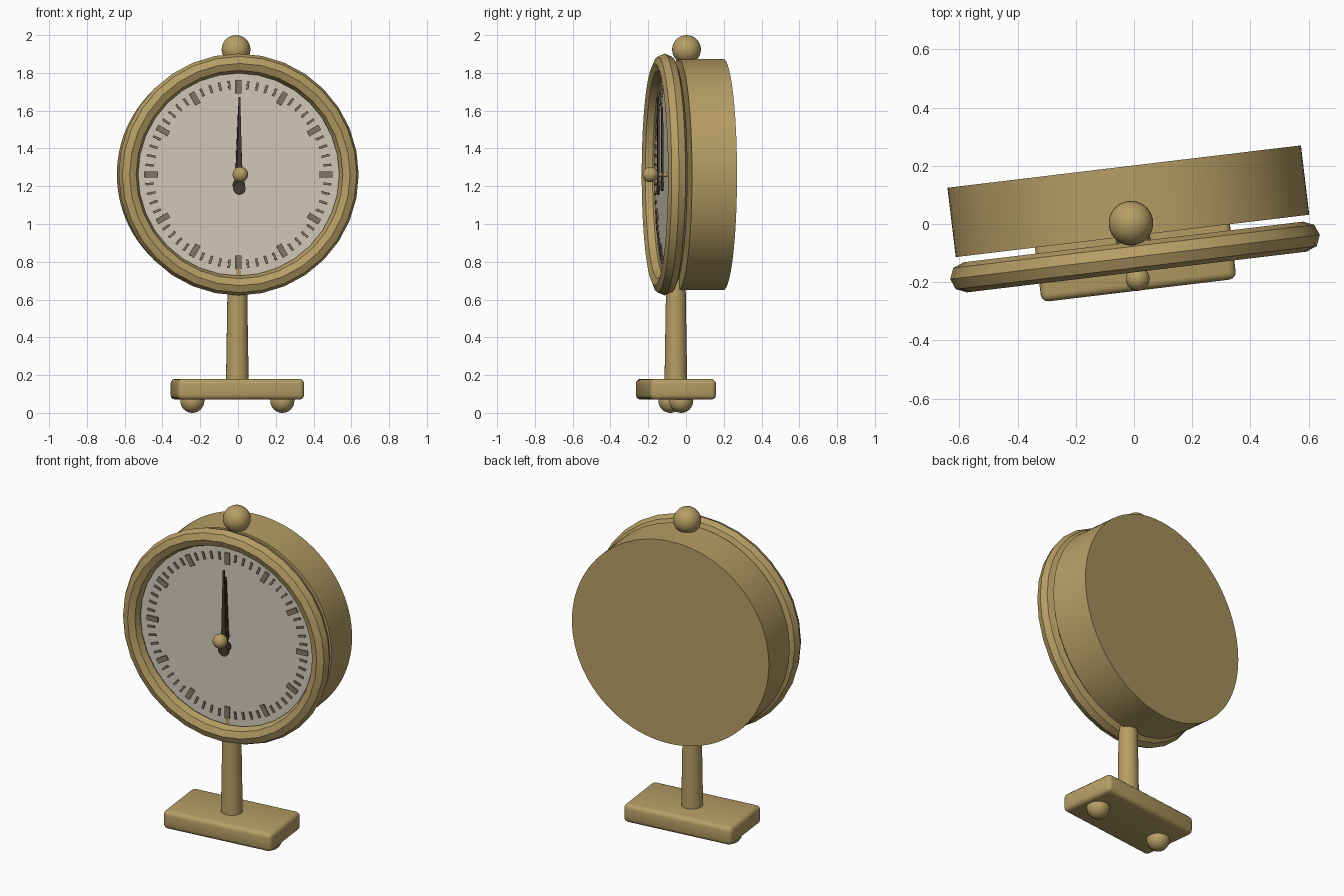
import bpy, bmesh
from math import pi, sin, cos, radians
from mathutils import Matrix, Vector

if "Cube" in bpy.data.objects:
    bpy.data.objects.remove(bpy.data.objects["Cube"])

TURN = Matrix.Rotation(radians(6.83), 4, 'Z')   # whole clock is turned a little
U, CZ = -0.01, 1.262                            # clock axis: sideways offset, height
STAND_Y = -0.053


def material(name, rgb):
    m = bpy.data.materials.new(name)
    m.diffuse_color = (*rgb, 1)
    m.use_nodes = True
    m.node_tree.nodes["Principled BSDF"].inputs["Base Color"].default_value = m.diffuse_color
    return m


BRASS = material("brass", (0.47, 0.34, 0.13))
CREAM = material("cream", (0.66, 0.60, 0.50))
TAUPE = material("taupe", (0.24, 0.19, 0.13))
DARK = material("dark_brown", (0.06, 0.045, 0.03))


def part(name, bm, mat, angle=30):
    """Finish a bmesh as a turned, smooth-by-angle object."""
    bmesh.ops.recalc_face_normals(bm, faces=bm.faces)
    bm.transform(TURN)
    me = bpy.data.meshes.new(name)
    bm.to_mesh(me)
    bm.free()
    me.materials.append(mat)
    me.shade_smooth()
    me.set_sharp_from_angle(angle=radians(angle))
    ob = bpy.data.objects.new(name, me)
    bpy.context.collection.objects.link(ob)
    return ob


def disc(name, radius, y0, y1, mat, segs=64):
    """Cylinder on the clock axis from y0 to y1."""
    bm = bmesh.new()
    m = Matrix.Translation((U, (y0 + y1) / 2, CZ)) @ Matrix.Rotation(pi / 2, 4, 'X')
    bmesh.ops.create_cone(bm, cap_ends=True, segments=segs, radius1=radius,
                          radius2=radius, depth=abs(y1 - y0), matrix=m)
    return part(name, bm, mat)


def ball(name, loc, radius, mat=BRASS):
    bm = bmesh.new()
    bmesh.ops.create_uvsphere(bm, u_segments=32, v_segments=16, radius=radius,
                              matrix=Matrix.Translation(loc))
    return part(name, bm, mat)


# Case, dial and axle
disc("case_drum", 0.612, -0.04, 0.20, BRASS, 96)
disc("dial", 0.555, -0.102, -0.088, CREAM)
disc("hand_axle", 0.014, -0.19, -0.09, BRASS, 16)
ball("centre_knob", (U, -0.189, CZ), 0.041)

# Bezel: octagon section swept round the clock axis in 32 steps
bm = bmesh.new()
N, K = 32, 8
rings = []
for i in range(N):
    a = 2 * pi * i / N
    ring = []
    for k in range(K):
        b = 2 * pi * k / K
        r = 0.588 + 0.052 * cos(b)
        ring.append(bm.verts.new((U + r * sin(a), -0.113 + 0.052 * sin(b), CZ + r * cos(a))))
    rings.append(ring)
for i in range(N):
    p, q = rings[i], rings[(i + 1) % N]
    for k in range(K):
        bm.faces.new((p[k], q[k], q[(k + 1) % K], p[(k + 1) % K]))
part("bezel", bm, BRASS)

# Hour and minute ticks
for name, steps, r0, r1, w in (
        ("hour_ticks", range(0, 60, 5), 0.43, 0.50, 0.030),
        ("minute_ticks", [i for i in range(60) if i % 5], 0.453, 0.497, 0.012)):
    bm = bmesh.new()
    for i in steps:
        m = (Matrix.Translation((U, -0.104, CZ)) @ Matrix.Rotation(2 * pi * i / 60, 4, 'Y')
             @ Matrix.Translation((0, 0, (r0 + r1) / 2)) @ Matrix.Diagonal((w, 0.012, r1 - r0, 1)))
        bmesh.ops.create_cube(bm, size=1, matrix=m)
    part(name, bm, TAUPE)


def hand(name, length, base_w, tail, y, mat):
    """Tapered pointer with a round tail, both pointing at twelve."""
    bm = bmesh.new()
    pts = [(-0.004, length), (-base_w, 0), (-0.012, -tail + 0.03)]
    pts += [(0.033 * cos(a), -tail + 0.033 * sin(a))
            for a in [radians(d) for d in range(150, 391, 30)]]
    pts += [(0.012, -tail + 0.03), (base_w, 0), (0.004, length)]
    f = bm.faces.new([bm.verts.new((U + x, y, CZ + z)) for x, z in pts])
    g = bmesh.ops.extrude_face_region(bm, geom=[f])["geom"]
    bmesh.ops.translate(bm, vec=Vector((0, 0.01, 0)),
                        verts=[v for v in g if isinstance(v, bmesh.types.BMVert)])
    return part(name, bm, mat)


hand("hour_hand", 0.36, 0.019, 0.055, -0.131, DARK)
hand("minute_hand", 0.41, 0.014, 0.075, -0.152, DARK)

# Finial on top
ball("top_finial", (U, 0.004, 1.9235), 0.0765)

# Tapered post
bm = bmesh.new()
bmesh.ops.create_cone(bm, cap_ends=True, segments=32, radius1=0.0605, radius2=0.05, depth=0.65,
                      matrix=Matrix.Translation((U, STAND_Y, 0.475)))
part("post", bm, BRASS)

# Base block with rounded edges
bm = bmesh.new()
bmesh.ops.create_cube(bm, size=1, matrix=Matrix.Translation((U, STAND_Y, 0.125))
                      @ Matrix.Diagonal((0.675, 0.352, 0.11, 1)))
bmesh.ops.bevel(bm, geom=bm.edges[:], offset=0.025, segments=3, profile=0.5, affect='EDGES')
part("base", bm, BRASS)

# Two ball feet
for side, x in (("left", -0.24), ("right", 0.24)):
    ball(side + "_foot", (U + x, STAND_Y, 0.064), 0.064)
